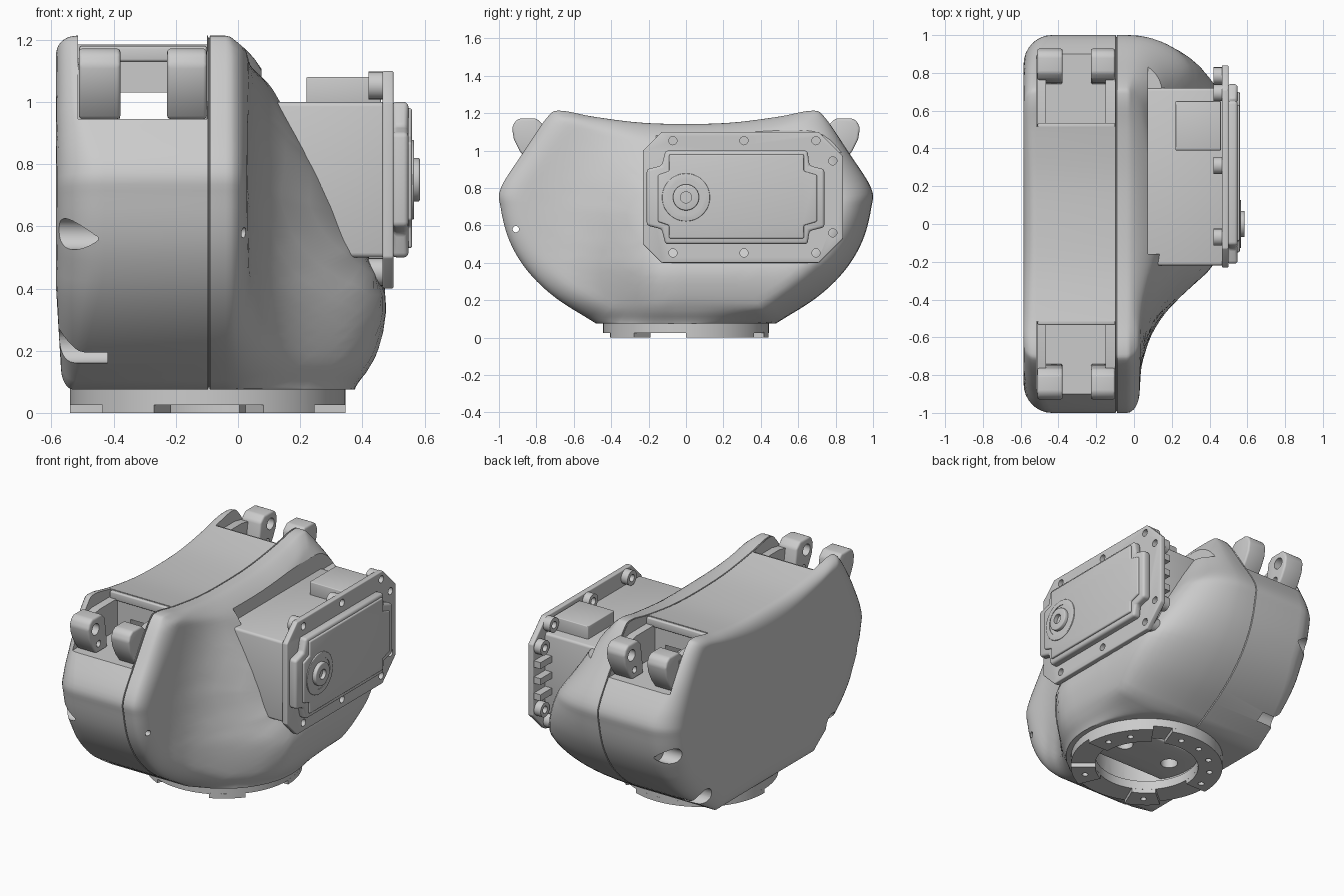
import bpy, bmesh, math
from mathutils import Vector

if "Cube" in bpy.data.objects:
    bpy.data.objects.remove(bpy.data.objects["Cube"])


def finish(bm, name, bevel=0):
    bmesh.ops.recalc_face_normals(bm, faces=bm.faces)
    me = bpy.data.meshes.new(name)
    bm.to_mesh(me)
    bm.free()
    ob = bpy.data.objects.new(name, me)
    bpy.context.collection.objects.link(ob)
    if bevel:
        m = ob.modifiers.new("bevel", 'BEVEL')
        m.width, m.segments, m.limit_method = bevel, 3, 'ANGLE'
        apply(ob, m)
    return ob


def apply(ob, m):
    bpy.context.view_layer.objects.active = ob
    bpy.ops.object.modifier_apply(modifier=m.name)


def prism(name, pts, a, b, axis='x', bevel=0):
    """Extrude a (y,z) outline along x, or an (x,y) outline along z."""
    bm = bmesh.new()
    put = (lambda p, h: (h, p[0], p[1])) if axis == 'x' else (lambda p, h: (p[0], p[1], h))
    lo, hi = [[bm.verts.new(put(p, h)) for p in pts] for h in (a, b)]
    n = len(pts)
    bm.faces.new(lo)
    bm.faces.new(hi)
    for i in range(n):
        bm.faces.new((lo[i], lo[(i + 1) % n], hi[(i + 1) % n], hi[i]))
    return finish(bm, name, bevel)


def box(name, x0, x1, y0, y1, z0, z1, bevel=0):
    return prism(name, [(y0, z0), (y1, z0), (y1, z1), (y0, z1)], x0, x1, bevel=bevel)


def arc(c, r, a0, a1, n):
    return [(c[0] + r * math.cos(math.radians(a0 + (a1 - a0) * i / n)),
             c[1] + r * math.sin(math.radians(a0 + (a1 - a0) * i / n))) for i in range(n + 1)]


def cyl(name, c, r, a, b, axis='x', n=32, bevel=0):
    return prism(name, arc(c, r, 0, 360, n)[:-1], a, b, axis, bevel)


def cut(ob, *cutters):
    for c in cutters:
        m = ob.modifiers.new("cut", 'BOOLEAN')
        m.operation, m.object, m.solver = 'DIFFERENCE', c, 'EXACT'
        apply(ob, m)
        bpy.data.objects.remove(c)


def lerp(table, v):
    if v <= table[0][0]:
        return table[0][1]
    for (a, p), (b, q) in zip(table, table[1:]):
        if v <= b:
            return p + (q - p) * (v - a) / (b - a)
    return table[-1][1]


def smooth(v, a, b):
    t = min(1, max(0, (v - a) / (b - a)))
    return t * t * (3 - 2 * t)


# Shell outline seen from the side, rounded by a spline
half = [(.48, .075), (.7, .215), (.85, .36), (.945, .52), (.99, .69), (.99, .8), (.87, .99),
        (.74, 1.18), (.67, 1.213), (.5, 1.182), (.25, 1.15), (0, 1.142)]
ctrl = [Vector(p) for p in half]
ctrl = [ctrl[0] * 2 - ctrl[1]] + ctrl + [Vector((-.25, 1.15))]
side = []
for p0, p1, p2, p3 in zip(ctrl, ctrl[1:], ctrl[2:], ctrl[3:]):
    for k in range(5):
        t = k / 5
        side.append(.5 * (2 * p1 + (p2 - p0) * t + (2 * p0 - 5 * p1 + 4 * p2 - p3) * t * t
                          + (3 * p1 - p0 - 3 * p2 + p3) * t ** 3))
outline = side + [Vector((0, 1.142))] + [Vector((-p.x, p.y)) for p in reversed(side)]
outline += [Vector((-.48 + .96 * i / 16, .075)) for i in range(1, 16)]

# Bulge of the right half: by height and by depth; left rim position by height
bulge_z = [(.075, .38), (.13, .42), (.2, .45), (.26, .467), (.33, .477), (.4, .472), (.5, .42),
           (.67, .34), (.85, .235), (1, .14), (1.1, .08), (1.2, .01)]
bulge_y = [(-.9, 0), (-.75, .02), (-.6, .12), (-.5, .25), (-.42, .4), (-.33, .62), (-.25, .82),
           (-.15, .97), (-.05, 1)]
left_rim = [(.075, -.53), (.2, -.49), (.45, -.43), (.8, -.43), (1.0, -.5), (1.2, -.52)]
C = Vector((0, .62))


def shell_x(p, t):
    q = C + (p - C) * t
    d = (p - C).length * (1 - t)
    left = -.585 + .02 * max(0, .4 - q.y) / .33
    full = lerp(bulge_z, q.y)
    thin = min(full, .03)
    right = thin + (full - thin) * lerp(bulge_y, q.x)
    edge = max(-.04, math.sqrt(max(0, .475 ** 2 - p.x ** 2)) - .1) if p.y < .08 else -.04
    rad = .12 + .1 * smooth(p.x, .4, .9) * (1 - smooth(p.y, .85, 1.1))
    rim = lerp(left_rim, p.y)

    def g(u):
        return 1 - math.sqrt(1 - max(0, 1 - u) ** 2)
    return q, left + (rim - left) * g(d / (.75 * (rim + .6) + .03)), right + (edge - right) * g(d / rad)


# Main shell: left face rings, rim with seam groove, right face rings
bm = bmesh.new()
ts = [.06, .2, .32, .44, .54, .62, .69, .75, .8, .84, .875, .905, .93, .95, .967, .98, .99, .996, 1]
rows = []
for p in outline:
    L, R = [], []
    for t in ts:
        q, a, b = shell_x(p, t)
        L.append((a, q.x, q.y))
        R.append((b, q.x, q.y))
    q = C + (p - C) * .988
    seam = [(-.097, p.x, p.y), (-.095, q.x, q.y), (-.092, q.x, q.y), (-.09, p.x, p.y)]
    rows.append([bm.verts.new(v) for v in L + seam + R[::-1]])
n = len(rows)
for i in range(n):
    a, b = rows[i], rows[(i + 1) % n]
    for j in range(len(a) - 1):
        bm.faces.new((a[j], b[j], b[j + 1], a[j + 1]))
bm.faces.new([r[0] for r in rows])
bm.faces.new([r[-1] for r in rows])
shell = finish(bm, "main_shell")

# Finger slots, tunnel under the roof, motor clearance, screw pockets, bottom pocket
hub = (-.0975, 0)
cut(shell,
    box("c", -.515, -.1, -1.2, -.515, .945, 1.4), box("c", -.515, -.1, .515, 1.2, .945, 1.4),
    box("c", -.38, -.22, -.6, .6, .944, 1.03), box("c", .075, .7, -.16, .84, .99, 1.4),
    cyl("c", (-.91, .58), .017, -.7, .2), cyl("c", hub, .31, -.1, .2, 'z', 48))
for s in (-1, 1):
    cut(shell, cyl("c", (s * .91, .575), .05, -.7, -.45), cyl("c", (s * .62, .215), .055, -.7, -.42))

# Finger hinges at both ends
for s, end in ((-1, "front"), (1, "back")):
    def fl(pts):
        return [(s * y, z) for y, z in pts]
    knuckle = fl([(.74, .945), (.85, .945), (.89, 1.0), (.92, 1.06), (.93, 1.12), (.915, 1.155),
                  (.89, 1.172), (.8, 1.172), (.765, 1.14), (.75, 1.05)])
    wall = fl([(.52, .945), (.8, .945), (.8, 1.12), (.7, 1.14), (.52, 1.14)])
    for tag, x0, x1, w0, w1, h0, h1 in (("left", -.512, -.378, -.514, -.465, -.46, -.3),
                                        ("right", -.228, -.1, -.15, -.101, -.3, -.16)):
        lug = prism(f"{end}_{tag}_hinge_lug", knuckle, x0, x1, bevel=.012)
        cut(lug, cyl("c", (s * .86, 1.1), .035, h0, h1), cyl("c", (s * .83, 1.0), .02, h0, h1))
        prism(f"{end}_{tag}_hinge_wall", wall, w0, w1)
    box(f"{end}_roof_lip", -.51, -.1, *sorted((s * .49, s * .535)), 1.13, 1.18, .008)

# Motor case, mounting flange and cover
box("motor_case", .04, .48, -.22, .72, .5, 1.0, .015)
flange = prism("motor_flange", [(-.23, .5), (-.13, .4), (.71, .4), (.84, .53), (.84, .97), (.71, 1.1),
                                (-.13, 1.1), (-.23, 1.0)], .465, .5, bevel=.006)
holes = [(y, z) for y in (-.07, .31, .695) for z in (.453, 1.053)] + [(.785, .56), (.785, .945)]
for i, h in enumerate(holes):
    cut(flange, cyl("c", h, .022, .4, .6, n=20))
    boss = cyl(f"flange_boss_{i}", h, .045, .42, .47, n=20)
    cut(boss, cyl("c", h, .022, .4, .6, n=20))
for i, z in enumerate((.65, .75, .85)):
    box(f"flange_rib_{i}", .42, .47, .71, .83, z - .02, z + .02)
prism("motor_cover", [(-.21, .6), (-.13, .58), (-.11, .5), (.65, .5), (.66, .57), (.74, .59), (.74, .9),
                      (.66, .92), (.65, 1.0), (-.11, 1.0), (-.13, .92), (-.21, .9)], .495, .548, bevel=.015)
prism("cover_panel", [(-.15, .62), (-.09, .6), (-.09, .53), (.63, .53), (.63, .6), (.7, .62), (.7, .87),
                      (.63, .89), (.63, .98), (-.09, .98), (-.09, .89), (-.15, .87)], .54, .56, bevel=.008)
ring = cyl("output_ring", (0, .75), .128, .55, .566, n=48, bevel=.004)
cut(ring, cyl("c", (0, .75), .095, .562, .6, n=48))
shaft = cyl("output_shaft", (0, .75), .07, .55, .585, n=40, bevel=.006)
cut(shaft, cyl("c", (0, .75), .03, .56, .6, n=24))
box("cable_socket", .22, .46, .39, .65, .99, 1.08, .005)

# Wrist ring under the shell with feet and a bolt hub
wrist = cyl("wrist_ring", hub, .4425, .025, .08, 'z', 64)
cut(wrist, cyl("c", hub, .3, -.1, .2, 'z', 48))
for k, (a0, a1) in enumerate(((-66, -39), (0, 55), (70, 180), (220, 247))):
    foot = prism(f"wrist_foot_{k}", arc(hub, .4425, a0, a1, 20) + arc(hub, .3, a1, a0, 20), 0, .03, 'z')
    for j in range(int((a1 - a0) / 22)):
        a = math.radians(a0 + 13 + 22 * j)
        c = (hub[0] + .37 * math.cos(a), .37 * math.sin(a))
        cut(foot, cyl("c", c, .018, -.1, .02, 'z', 12))
bar = prism("wrist_hub", arc(hub, .31, -35, 35, 12) + arc(hub, .31, 145, 215, 12), .09, .21, 'z', .01)
for s in (-1, 1):
    cut(bar, cyl("c", (hub[0] + s * .17, 0), .05, 0, .17, 'z', 24))

# Smooth shading with sharp creases kept
for ob in bpy.data.objects:
    ob.select_set(True)
bpy.context.view_layer.objects.active = shell
bpy.ops.object.shade_smooth_by_angle(angle=math.radians(32))
